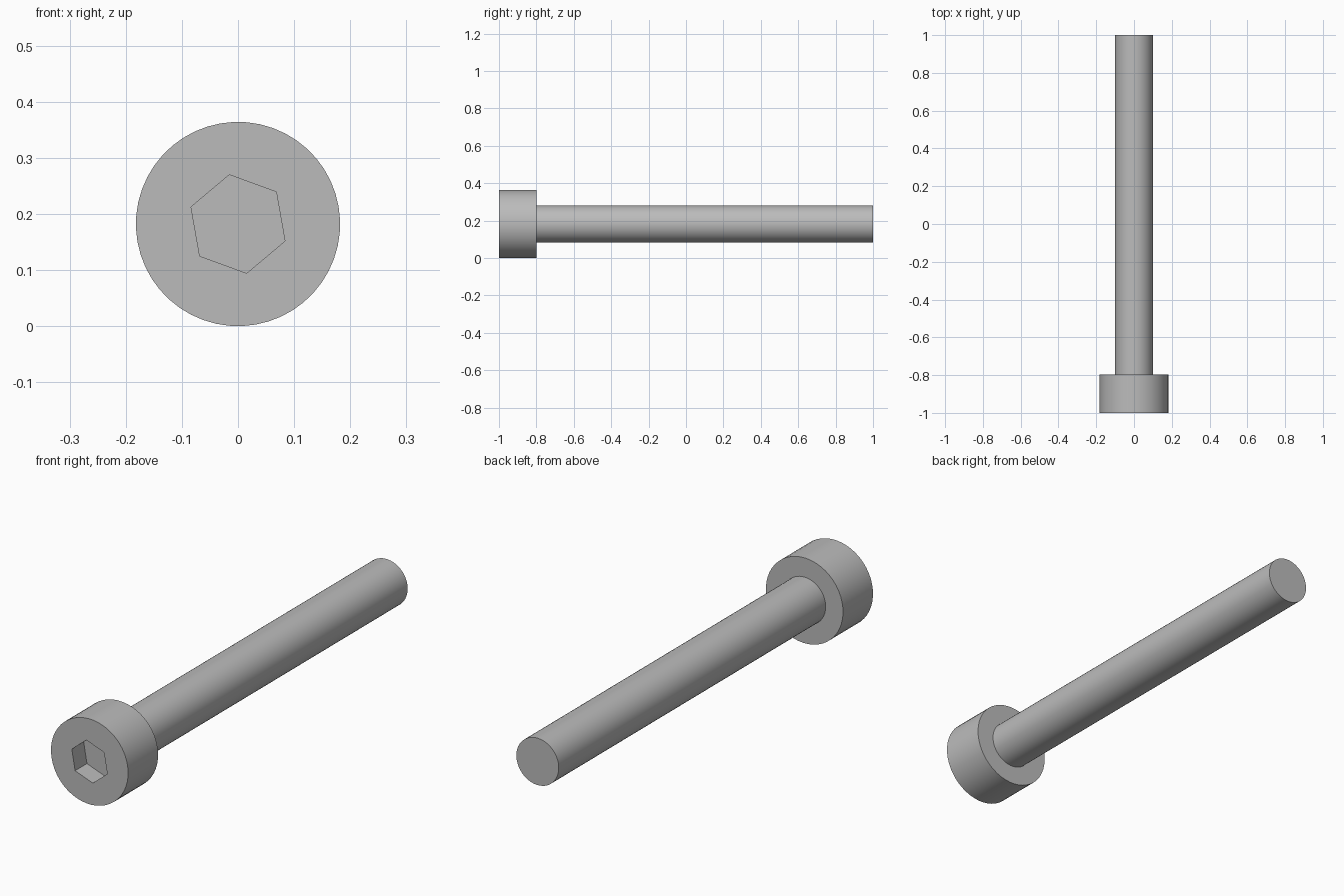
import bpy
import bmesh
from math import cos, sin, radians, tau

if "Cube" in bpy.data.objects:
    bpy.data.objects.remove(bpy.data.objects["Cube"], do_unlink=True)

HEAD_R, SHAFT_R, SOCKET_R = 0.182, 0.1, 0.089
FRONT, SHOULDER, END = -1.0, -0.798, 1.0
SOCKET_DEPTH = 0.08
SIDES = 48
TURN = radians(40)  # twist of the hex socket

steel = bpy.data.materials.new("steel grey")
steel.use_nodes = True
grey = (0.5, 0.5, 0.5, 1)
steel.diffuse_color = grey
steel.node_tree.nodes["Principled BSDF"].inputs["Base Color"].default_value = grey

bm = bmesh.new()


def ring(radius, y, count=SIDES):
    """Circle of vertices around the screw axis."""
    angles = [TURN + tau * i / count for i in range(count)]
    return [bm.verts.new((radius * cos(a), y, HEAD_R + radius * sin(a))) for a in angles]


def band(a, b):
    """Join two rings; b may have a whole multiple of a's vertices."""
    n, m = len(a), len(b) // len(a)
    for i in range(n):
        outer = [b[(i * m + k) % len(b)] for k in range(m + 1)]
        bm.faces.new([a[(i + 1) % n], a[i]] + outer)


# Socket floor, socket walls, head face, head side, shoulder and shaft
rings = [
    ring(SOCKET_R, FRONT + SOCKET_DEPTH, 6),
    ring(SOCKET_R, FRONT, 6),
    ring(HEAD_R, FRONT),
    ring(HEAD_R, SHOULDER),
    ring(SHAFT_R, SHOULDER),
    ring(SHAFT_R, END),
]
for inner, outer in zip(rings, rings[1:]):
    band(inner, outer)
bm.faces.new(rings[0])
bm.faces.new(rings[-1])
bmesh.ops.recalc_face_normals(bm, faces=bm.faces)

mesh = bpy.data.meshes.new("socket_head_screw")
bm.to_mesh(mesh)
bm.free()
mesh.materials.append(steel)
screw = bpy.data.objects.new("socket_head_screw", mesh)
bpy.context.collection.objects.link(screw)

# Smooth round sides, crisp rims and socket
bpy.ops.object.select_all(action="DESELECT")
screw.select_set(True)
bpy.context.view_layer.objects.active = screw
bpy.ops.object.shade_smooth_by_angle(angle=radians(30))
